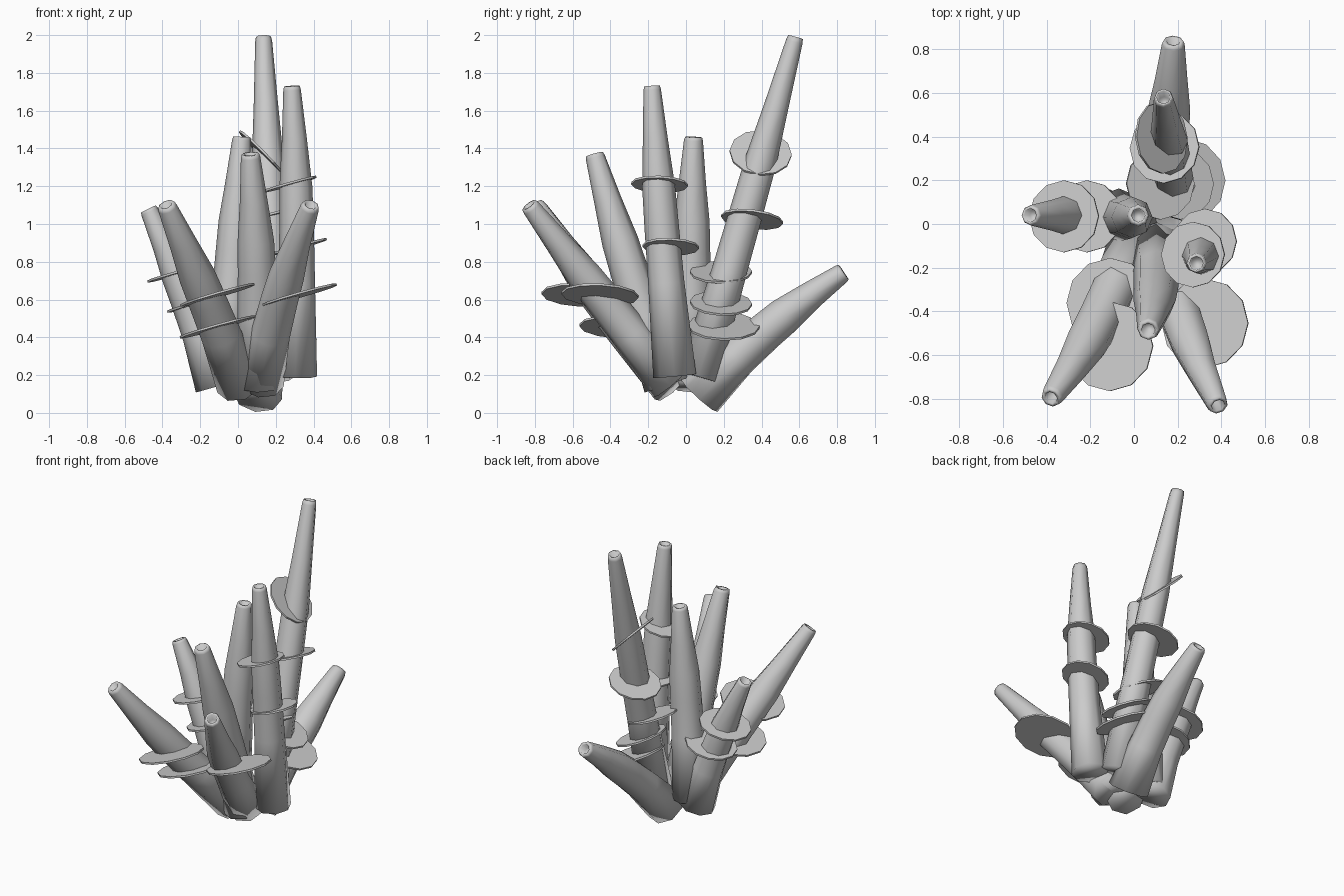
import bpy, bmesh, math
from mathutils import Vector

if "Cube" in bpy.data.objects:
    bpy.data.objects.remove(bpy.data.objects["Cube"])

# radius along every tube: (fraction of length, radius)
PROFILE = [(0, .115), (.3, .097), (.5, .092), (.63, .088), (.8, .067), (.985, .047), (1, .042)]


def finish(name, bm, angle):
    bmesh.ops.recalc_face_normals(bm, faces=bm.faces)
    me = bpy.data.meshes.new(name)
    bm.to_mesh(me)
    bm.free()
    ob = bpy.data.objects.new(name, me)
    bpy.context.collection.objects.link(ob)
    bpy.ops.object.select_all(action='DESELECT')
    ob.select_set(True)
    bpy.context.view_layer.objects.active = ob
    bpy.ops.object.shade_smooth_by_angle(angle=math.radians(angle))


def tube(name, base, mid, tip, scale=1.0, sides=8):
    a, m, b = Vector(base), Vector(mid), Vector(tip)
    c = 2 * m - (a + b) / 2          # control point so the curve passes through mid
    bm = bmesh.new()
    rings = []
    # outer wall, then a recessed mouth at the tip
    for t, r in [(t, r * scale) for t, r in PROFILE] + [(1, .031), (.95, .028)]:
        p = a * (1 - t) ** 2 + c * 2 * t * (1 - t) + b * t * t
        d = ((c - a) * (1 - t) + (b - c) * t).normalized()
        u = Vector((0, 1, 0)).cross(d).normalized()
        v = d.cross(u)
        ring = []
        for i in range(sides):
            w = 2 * math.pi * i / sides
            ring.append(bm.verts.new(p + r * (math.cos(w) * u + math.sin(w) * v)))
        rings.append(ring)
    for r0, r1 in zip(rings, rings[1:]):
        for i in range(sides):
            j = (i + 1) % sides
            bm.faces.new((r0[i], r0[j], r1[j], r1[i]))
    bm.faces.new(rings[0][::-1])
    bm.faces.new(rings[-1])
    finish(name, bm, 95)


def shelf(name, centre, radius, slope_x, slope_y=0.0):
    # thin tilted plate growing around a tube
    n = Vector((-slope_x, -slope_y, 1)).normalized()
    bm = bmesh.new()
    bmesh.ops.create_cone(bm, cap_ends=True, segments=12, radius1=radius,
                          radius2=radius, depth=.012)
    bm.transform(Vector((0, 0, 1)).rotation_difference(n).to_matrix().to_4x4())
    bmesh.ops.translate(bm, verts=bm.verts, vec=Vector(centre))
    finish(name, bm, 30)


# tubes: base, middle, tip, thickness
TUBES = {
    "tallest_tube": ((.19, .065, .19), (.165, .33, 1.1), (.135, .58, 1.99), .96),
    "right_tube": ((.305, -.06, .195), (.31, -.13, 1.0), (.285, -.18, 1.73), .99),
    "centre_tube": ((-.07, .04, .18), (-.02, .03, .85), (.02, .04, 1.46), 1.07),
    "front_tube": ((.1, -.1, .15), (.1, -.3, .75), (.065, -.485, 1.37), 1.1),
    "front_left_tube": ((.01, -.07, .15), (-.165, -.45, .6), (-.38, -.795, 1.1), 1.1),
    "front_right_tube": ((.12, -.08, .16), (.22, -.44, .6), (.385, -.83, 1.1), 1.07),
    "left_tube": ((-.11, .04, .14), (-.265, .04, .6), (-.475, .04, 1.08), 1.02),
    "back_tube": ((.105, .07, .09), (.15, .42, .43), (.18, .835, .745), 1.12),
}
for name, args in TUBES.items():
    tube(name, *args)

# shelves: centre, radius, tilt in x, tilt in y
SHELVES = [
    ("tallest_shelf", (.125, .395, 1.375), .165, -1.0, -.1),
    ("tallest_shelf", (.14, .35, 1.025), .165, .3, -.12),
    ("tallest_shelf", (.12, .185, .745), .165, -.36, 0),
    ("tallest_shelf", (.21, .185, .58), .165, -.4, -.05),
    ("tallest_shelf", (.24, .2, .458), .19, -.4, -.02),
    ("right_shelf", (.27, -.14, 1.21), .15, .28, -.04),
    ("right_shelf", (.325, -.08, .88), .15, .28, -.04),
    ("left_shelf", (-.32, .035, .74), .165, .28, -.04),
    ("left_shelf", (-.215, .035, .58), .165, .28, -.04),
    ("front_left_shelf", (-.11, -.56, .625), .205, .29, -.05),
    ("front_left_shelf", (-.11, -.36, .455), .205, .28, -.05),
    ("front_right_shelf", (.325, -.455, .625), .205, .28, -.05),
]
for s in SHELVES:
    shelf(*s)
